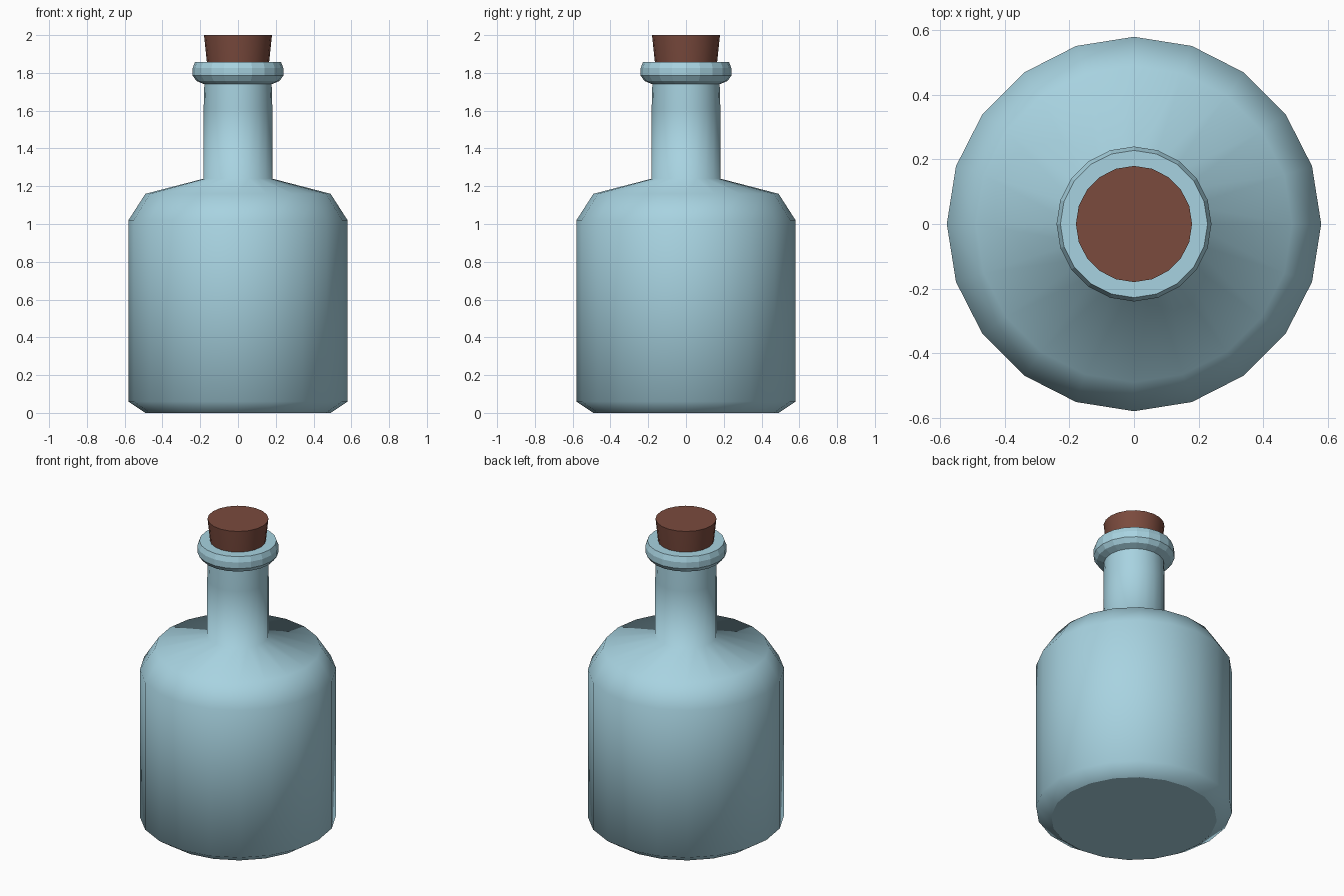
import bpy, bmesh, math

if "Cube" in bpy.data.objects:
    bpy.data.objects.remove(bpy.data.objects["Cube"])

SIDES = 20


def material(name, rgb):
    m = bpy.data.materials.new(name)
    m.diffuse_color = (*rgb, 1)
    m.use_nodes = True
    m.node_tree.nodes["Principled BSDF"].inputs["Base Color"].default_value = m.diffuse_color
    return m


def lathe(name, profile, mat, smooth_angle=None):
    """Revolve (radius, z) points around z; ends with radius > 0 get capped if listed as (0, z)."""
    bm = bmesh.new()
    rings = []
    for r, z in profile:
        rings.append([bm.verts.new((r * math.cos(2 * math.pi * i / SIDES),
                                    r * math.sin(2 * math.pi * i / SIDES), z))
                      for i in range(SIDES)])
    for a, b in zip(rings, rings[1:]):
        for i in range(SIDES):
            j = (i + 1) % SIDES
            bm.faces.new((a[i], a[j], b[j], b[i]))
    bm.faces.new(rings[0][::-1])
    bm.faces.new(rings[-1])
    bmesh.ops.recalc_face_normals(bm, faces=bm.faces)
    me = bpy.data.meshes.new(name)
    bm.to_mesh(me)
    bm.free()
    me.materials.append(mat)
    ob = bpy.data.objects.new(name, me)
    bpy.context.collection.objects.link(ob)
    if smooth_angle:
        for p in me.polygons:
            p.use_smooth = len(p.vertices) == 4
        for e in bm_sharp(me, smooth_angle):
            e.use_edge_sharp = True
    return ob


def bm_sharp(me, angle):
    """Edges whose two faces meet at more than the given angle."""
    faces = {}
    for p in me.polygons:
        for k in p.edge_keys:
            faces.setdefault(k, []).append(p.normal)
    return [e for e in me.edges
            if faces[e.key][0].angle(faces[e.key][-1]) > math.radians(angle)]


glass = material("blue_glass", (0.39, 0.65, 0.75))
cork_brown = material("cork_brown", (0.196, 0.069, 0.047))

# Body with chamfered base, sloped shoulder and neck
lathe("bottle_body", [(0.49, 0), (0.58, 0.06), (0.58, 1.02), (0.49, 1.16),
                      (0.182, 1.24), (0.182, 1.61), (0.178, 1.75)], glass, 80)

# Faceted lip around the mouth
lathe("bottle_lip", [(0.178, 1.74), (0.22, 1.757), (0.24, 1.785),
                     (0.24, 1.825), (0.228, 1.858)], glass)

# Tapered stopper
lathe("cork", [(0.15, 1.75), (0.165, 1.858), (0.18, 2.0)], cork_brown, 40)
